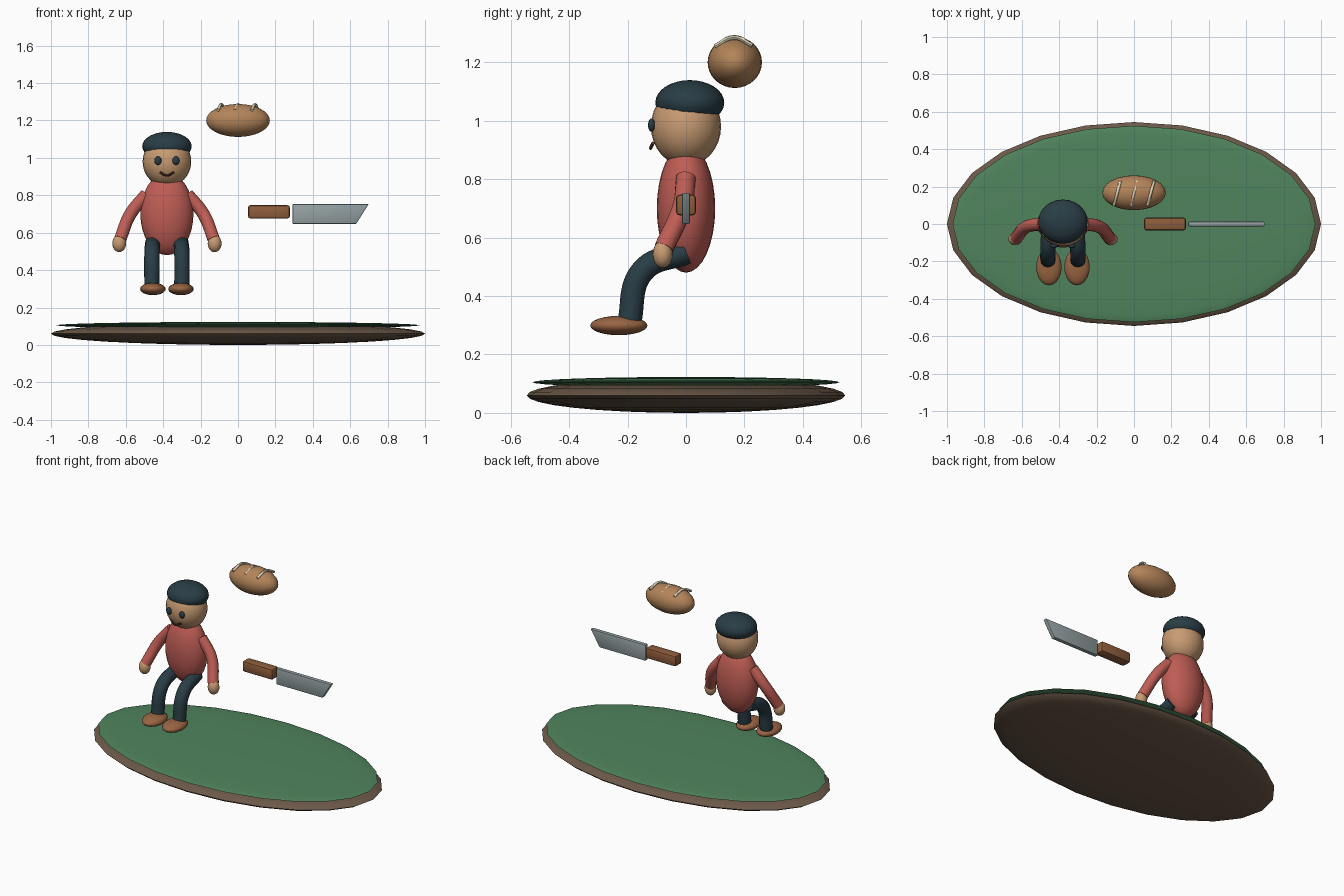
import bpy, bmesh, math

if "Cube" in bpy.data.objects:
    bpy.data.objects.remove(bpy.data.objects["Cube"])

CX = -0.38  # centre line of the figure


def material(name, rgb):
    m = bpy.data.materials.new(name)
    m.diffuse_color = (*rgb, 1)
    m.use_nodes = True
    m.node_tree.nodes["Principled BSDF"].inputs["Base Color"].default_value = m.diffuse_color
    return m


EARTH = material("earth", (0.15, 0.10, 0.065))
GRASS = material("grass", (0.08, 0.23, 0.11))
SKIN = material("skin", (0.58, 0.33, 0.17))
RED = material("red_cloth", (0.52, 0.11, 0.09))
NAVY = material("dark_cloth", (0.022, 0.047, 0.06))
LEATHER = material("leather", (0.32, 0.13, 0.055))
WOOD = material("wood", (0.27, 0.11, 0.045))
STEEL = material("steel", (0.30, 0.36, 0.37))
CRUST = material("crust", (0.45, 0.23, 0.10))
CREAM = material("cream", (0.76, 0.68, 0.50))
LIP = material("lip", (0.12, 0.04, 0.025))


def finish(ob, name, mat, angle=45):
    ob.name = name
    ob.data.materials.clear()
    ob.data.materials.append(mat)
    bpy.ops.object.select_all(action='DESELECT')
    ob.select_set(True)
    bpy.context.view_layer.objects.active = ob
    bpy.ops.object.shade_smooth_by_angle(angle=math.radians(angle))
    return ob


def ellipsoid(name, mat, centre, radii, seg=24, rings=16):
    bpy.ops.mesh.primitive_uv_sphere_add(segments=seg, ring_count=rings, radius=1, location=centre)
    ob = bpy.context.object
    ob.scale = radii
    bpy.ops.object.transform_apply(location=False, rotation=False, scale=True)
    return finish(ob, name, mat)


def tube(name, mat, points, radius, sides_res=4):
    cu = bpy.data.curves.new(name, 'CURVE')
    cu.dimensions = '3D'
    cu.bevel_depth = radius
    cu.bevel_resolution = sides_res
    cu.use_fill_caps = True
    cu.resolution_u = 10
    sp = cu.splines.new('BEZIER')
    sp.bezier_points.add(len(points) - 1)
    for bp, p in zip(sp.bezier_points, points):
        bp.co = p
        bp.handle_left_type = bp.handle_right_type = 'AUTO'
    ob = bpy.data.objects.new(name, cu)
    bpy.context.collection.objects.link(ob)
    bpy.ops.object.select_all(action='DESELECT')
    ob.select_set(True)
    bpy.context.view_layer.objects.active = ob
    bpy.ops.object.convert(target='MESH')
    return finish(bpy.context.object, name, mat)


def slab(name, mat, profile, half_y, bevel, segments):
    """Extrude an x/z outline through y and round its edges."""
    bm = bmesh.new()
    face = bm.faces.new([bm.verts.new((x, -half_y, z)) for x, z in profile])
    ext = bmesh.ops.extrude_face_region(bm, geom=[face])
    for v in ext["geom"]:
        if isinstance(v, bmesh.types.BMVert):
            v.co.y = half_y
    bmesh.ops.recalc_face_normals(bm, faces=bm.faces)
    bmesh.ops.bevel(bm, geom=bm.edges[:], offset=bevel, segments=segments,
                    profile=0.5, affect='EDGES')
    me = bpy.data.meshes.new(name)
    bm.to_mesh(me)
    bm.free()
    ob = bpy.data.objects.new(name, me)
    bpy.context.collection.objects.link(ob)
    return finish(ob, name, mat, 40)


# oval ground
ellipsoid("ground_base", EARTH, (0, 0, 0.06), (1.0, 0.545, 0.06))
ellipsoid("grass_top", GRASS, (0, 0, 0.105), (0.97, 0.525, 0.018))

# torso, head and cap
ellipsoid("torso", RED, (CX, 0, 0.70), (0.142, 0.10, 0.22))
ellipsoid("head", SKIN, (CX, 0, 0.98), (0.13, 0.12, 0.135))
ellipsoid("cap", NAVY, (CX, 0.013, 1.062), (0.132, 0.118, 0.077))

# face
tube("mouth", LIP, [(CX - 0.037, -0.113, 0.923), (CX, -0.121, 0.906),
                    (CX + 0.037, -0.113, 0.923)], 0.006, 2)

# paired limbs and eyes
for side, s in (("left", -1), ("right", 1)):
    ellipsoid(side + "_eye", NAVY, (CX + s * 0.048, -0.118, 0.985), (0.019, 0.012, 0.023), 16, 10)
    tube(side + "_arm", RED, [(CX + s * 0.11, 0, 0.805), (CX + s * 0.195, -0.015, 0.70),
                              (CX + s * 0.25, -0.075, 0.565)], 0.034)
    ellipsoid(side + "_hand", SKIN, (CX + s * 0.255, -0.08, 0.543), (0.037, 0.034, 0.047), 16, 12)
    tube(side + "_leg", NAVY, [(CX + s * 0.075, 0, 0.55), (CX + s * 0.08, -0.148, 0.486),
                               (CX + s * 0.08, -0.196, 0.30)], 0.041)
    ellipsoid(side + "_shoe", LEATHER, (CX + s * 0.075, -0.23, 0.299), (0.068, 0.098, 0.033), 20, 12)

# knife
slab("knife_handle", WOOD, [(0.054, 0.676), (0.277, 0.676), (0.277, 0.747), (0.054, 0.747)],
     0.034, 0.012, 2)
slab("knife_blade", STEEL, [(0.292, 0.647), (0.632, 0.647), (0.698, 0.753), (0.292, 0.753)],
     0.013, 0.004, 2)

# loaf with three scored lines
ellipsoid("loaf", CRUST, (0, 0.167, 1.20), (0.17, 0.093, 0.088))
for i, x in enumerate((-0.09, 0, 0.09)):
    tube(f"loaf_score_{i + 1}", CREAM, [(x - 0.017, 0.10, 1.255), (x, 0.165, 1.285),
                                        (x + 0.017, 0.228, 1.258)], 0.008, 2)
